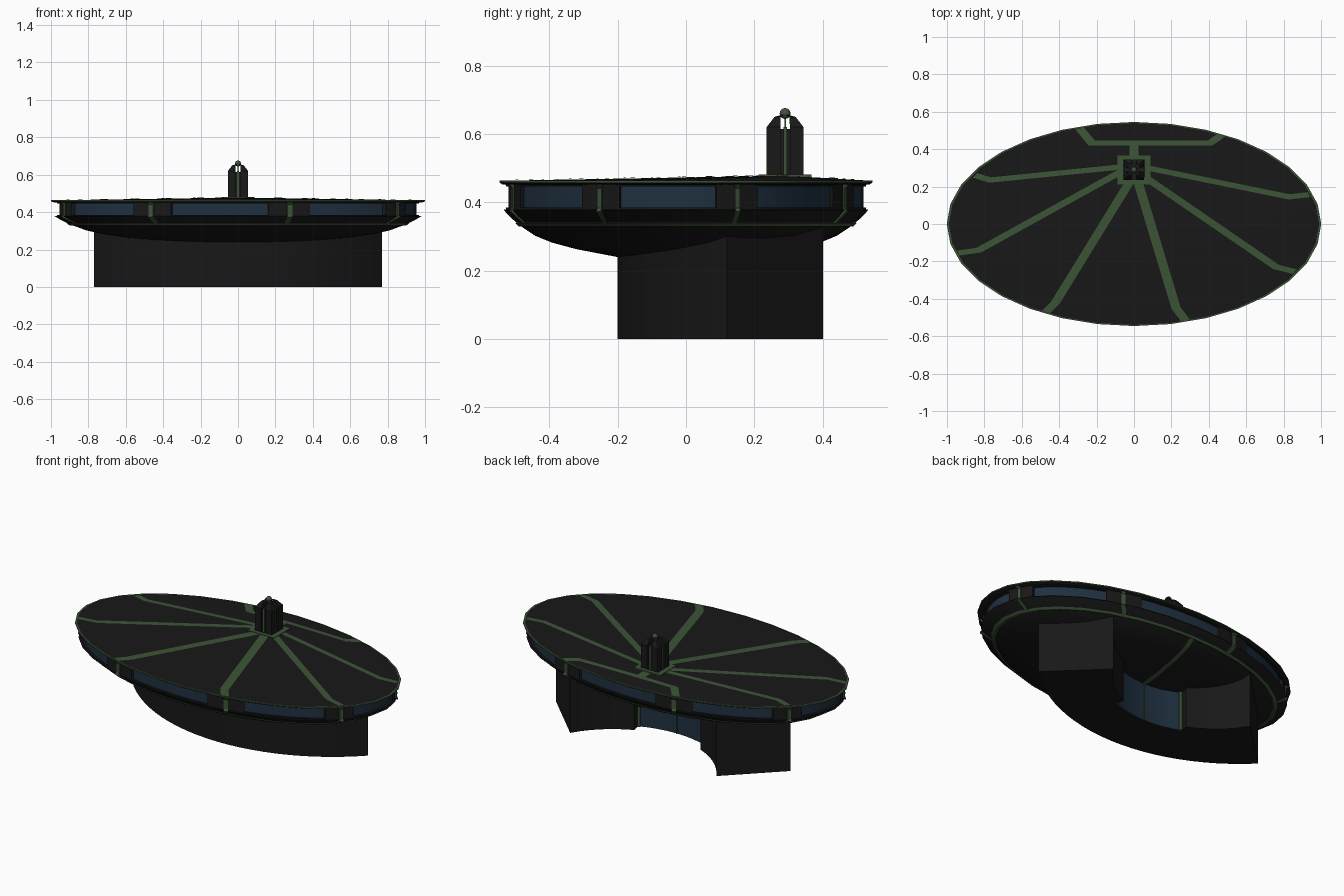
import bpy, bmesh
from math import sin, cos, radians, pi
from mathutils import Vector

if "Cube" in bpy.data.objects:
    bpy.data.objects.remove(bpy.data.objects["Cube"])

RY = 0.545          # ellipse squash in y
HUB = Vector((0, 0.29))


def material(name, rgb):
    m = bpy.data.materials.new(name)
    m.diffuse_color = (*rgb, 1)
    m.use_nodes = True
    m.node_tree.nodes["Principled BSDF"].inputs["Base Color"].default_value = m.diffuse_color
    return m


BLACK = material("black_panel", (0.009, 0.009, 0.009))
GREEN = material("green_trim", (0.045, 0.09, 0.038))
BLUE = material("blue_glass", (0.014, 0.03, 0.052))


def finish(name, bm, mat, angle=30):
    bmesh.ops.remove_doubles(bm, verts=bm.verts, dist=0.0002)
    bmesh.ops.recalc_face_normals(bm, faces=bm.faces)
    me = bpy.data.meshes.new(name)
    bm.to_mesh(me)
    bm.free()
    me.materials.append(mat)
    ob = bpy.data.objects.new(name, me)
    bpy.context.collection.objects.link(ob)
    if angle:
        bpy.ops.object.select_all(action='DESELECT')
        ob.select_set(True)
        bpy.context.view_layer.objects.active = ob
        bpy.ops.object.shade_smooth_by_angle(angle=radians(angle))
    return ob


def sweep(bm, profile, t0=0, t1=360, n=32, closed=True, ry=RY, cy=0):
    """Sweep a (radius, z) profile around an elliptical arc, in degrees."""
    full = t1 - t0 >= 360
    rings = []
    for i in range(n if full else n + 1):
        t = radians(t0 + (t1 - t0) * i / n)
        rings.append([bm.verts.new((s * cos(t), cy + s * ry * sin(t), z)) for s, z in profile])
    m = len(profile)
    for i in range(n):
        a, b = rings[i], rings[(i + 1) % len(rings)]
        for j in range(m if closed else m - 1):
            k = (j + 1) % m
            bm.faces.new((a[j], b[j], b[k], a[k]))
    if closed and not full:
        bm.faces.new(rings[0])
        bm.faces.new(rings[-1])


def swept(name, mat, profile, **kw):
    bm = bmesh.new()
    sweep(bm, profile, **kw)
    return finish(name, bm, mat)


def rect(s0, s1, z0, z1):
    return [(s0, z0), (s1, z0), (s1, z1), (s0, z1)]


def box(bm, c, size):
    r = bmesh.ops.create_cube(bm, size=1)
    for v in r["verts"]:
        v.co = Vector((c[i] + v.co[i] * size[i] for i in range(3)))


# saucer: smooth bowl and recessed inner wall
swept("saucer_bowl", BLACK, [(0, .225), (.2, .23), (.37, .24), (.59, .263), (.72, .282), (.81, .302),
      (.9, .335), (.95, .36), (.98, .378), (.94, .381), (.94, .456)], closed=False)

# roof: shallow cone with its peak at the spire
bm = bmesh.new()
sweep(bm, [(.93, .45), (.985, .452), (1, .457), (1, .463), (0, .478)], closed=False)
for v in bm.verts:
    if abs(v.co.x) + abs(v.co.y) < .001:
        v.co.y = HUB.y
finish("roof", bm, BLACK, 10)

# green rings at the roof edge and under the bowl
swept("roof_edge_trim", GREEN, rect(.99, 1.001, .458, .4645))
swept("bowl_ring_trim", GREEN, [(.885, .331), (.899, .329), (.916, .339), (.9, .343)])

# window band: sills, posts, glass and ribs in eight bays
swept("window_sill", BLACK, rect(.93, .968, .376, .385))
swept("window_header", BLACK, rect(.93, .968, .446, .455))
posts, ribs, glass = bmesh.new(), bmesh.new(), bmesh.new()
RIB = [(.905, .34), (.98, .376), (.97, .386), (.97, .444), (.985, .455)]
for k in range(8):
    t = 16.5 + 45 * k
    sweep(posts, rect(.93, .968, .376, .455), t0=t - 6.8, t1=t + 6.8, n=4)
    sweep(glass, rect(.935, .948, .384, .447), t0=t + 6.5, t1=t + 38.5, n=6)
    sweep(ribs, [(s + .006, z - .003) for s, z in RIB] + [(s - .02, z) for s, z in RIB[::-1]],
          t0=t - .8, t1=t + .8, n=1)
finish("window_posts", posts, BLACK)
finish("window_glass", glass, BLUE)
finish("wall_ribs", ribs, GREEN, 0)


# green strips lying on the roof cone
def roof_z(q):
    a = Vector((0, HUB.y / RY))
    d = q - a
    A, B, C = d.dot(d), 2 * a.dot(d), a.dot(a) - 1
    k = (-B + (B * B - 4 * A * C) ** .5) / (2 * A)
    return .478 - .015 * min(1, 1 / k) + .0025


def strip(bm, path, w=.05):
    ends = [Vector((x, y / RY)) for x, y in path]
    pts = [a.lerp(b, i / 6) for a, b in zip(ends, ends[1:]) for i in range(6)] + [ends[-1]]
    prev = None
    for i, p in enumerate(pts):
        d0 = (p - pts[i - 1]).normalized() if i else (pts[1] - p).normalized()
        d1 = (pts[i + 1] - p).normalized() if i < len(pts) - 1 else d0
        d = (d0 + d1).normalized()
        off = Vector((-d.y, d.x)) * (w / 2 / max(.5, d.dot(d0)))
        pair = [bm.verts.new((q.x, q.y * RY, roof_z(q))) for q in (p + off, p - off)]
        if prev:
            bm.faces.new((prev[0], prev[1], pair[1], pair[0]))
        prev = pair


bm = bmesh.new()
for path in ([(.02, .23), (.225, -.45), (.275, -.515)], [(.06, .25), (.76, -.23), (.86, -.255)],
             [(.07, .30), (.83, .145), (.935, .157)], [(-.07, .305), (-.77, .235), (-.85, .26)],
             [(-.07, .28), (-.83, -.14), (-.94, -.155)], [(-.02, .23), (-.42, -.42), (-.47, -.47)],
             [(-.29, .51), (-.225, .432), (.405, .432), (.465, .473)], [(0, .36), (0, .425)]):
    strip(bm, path)
finish("roof_strips", bm, GREEN, 0)

# base: curved front wall, angled wing ends, concave back with door recess
def arc(cy, r, a0, a1, n):
    return [(r * sin(radians(a0 + (a1 - a0) * i / n)), cy - r * cos(radians(a0 + (a1 - a0) * i / n)))
            for i in range(n + 1)]


outline = (arc(.887, 1.087, -45.1, 45.1, 24) + arc(.69, .56, 59, 23, 7)
           + arc(.69, .62, 22, -22, 8) + arc(.69, .56, -23, -59, 7))
bm = bmesh.new()
face = bm.faces.new([bm.verts.new((x, y, 0)) for x, y in outline])
up = bmesh.ops.extrude_face_region(bm, geom=[face])
for v in up["geom"]:
    if isinstance(v, bmesh.types.BMVert):
        v.co.z = .345
finish("base_wall", bm, BLACK)

# glass door with green mullions, and the rib leading to it under the bowl
swept("door_glass", BLUE, rect(.608, .63, .002, .27), t0=-112, t1=-68, n=8, ry=1, cy=.69)
bm = bmesh.new()
for c, w in ((-111.3, .7), (-90, .25), (-68.7, .7)):
    sweep(bm, rect(.6, .62, .002, .27), t0=c - w, t1=c + w, n=1, ry=1, cy=.69)
finish("door_frame", bm, GREEN, 0)
UNDER = [(.12, .226), (.2, .23), (.37, .24), (.59, .263), (.72, .282), (.81, .302), (.9, .335)]
bm = bmesh.new()
rows = [[bm.verts.new((x, s * RY, z - .003)) for x in (-.013, .013)] for s, z in UNDER]
for a, b in zip(rows, rows[1:]):
    bm.faces.new((a[0], a[1], b[1], b[0]))
finish("underside_rib", bm, GREEN, 0)

# spire: green square footing, four corner posts leaning in to a ball
bm = bmesh.new()
for s in (-1, 1):
    box(bm, (s * .073, .29, .475), (.03, .155, .012))
    box(bm, (0, .29 + s * .066, .475), (.17, .022, .012))
finish("spire_footing", bm, GREEN, 0)

bm = bmesh.new()
box(bm, (0, .29, .54), (.085, .085, .15))
for sx in (-1, 1):
    for sy in (-1, 1):
        levels = []
        for c, h, z in ((.034, .02, .465), (.034, .02, .62), (.022, .009, .65), (.008, .006, .655)):
            levels.append([bm.verts.new((sx * c + i * h, .29 + sy * c + j * h, z))
                           for i, j in ((-1, -1), (1, -1), (1, 1), (-1, 1))])
        for a, b in zip(levels, levels[1:]):
            for i in range(4):
                bm.faces.new((a[i], a[(i + 1) % 4], b[(i + 1) % 4], b[i]))
        bm.faces.new(levels[-1])
finish("spire_posts", bm, BLACK, 0)

bm = bmesh.new()
for s in (-1, 1):
    box(bm, (s * .044, .29, .545), (.006, .01, .15))
    box(bm, (0, .29 + s * .044, .545), (.01, .006, .15))
box(bm, (0, .29, .635), (.004, .004, .04))
finish("spire_lines", bm, GREEN, 0)

bm = bmesh.new()
bmesh.ops.create_uvsphere(bm, u_segments=12, v_segments=8, radius=.016)
bmesh.ops.translate(bm, verts=bm.verts, vec=(0, .29, .66))
finish("spire_ball", bm, GREEN, 60)
